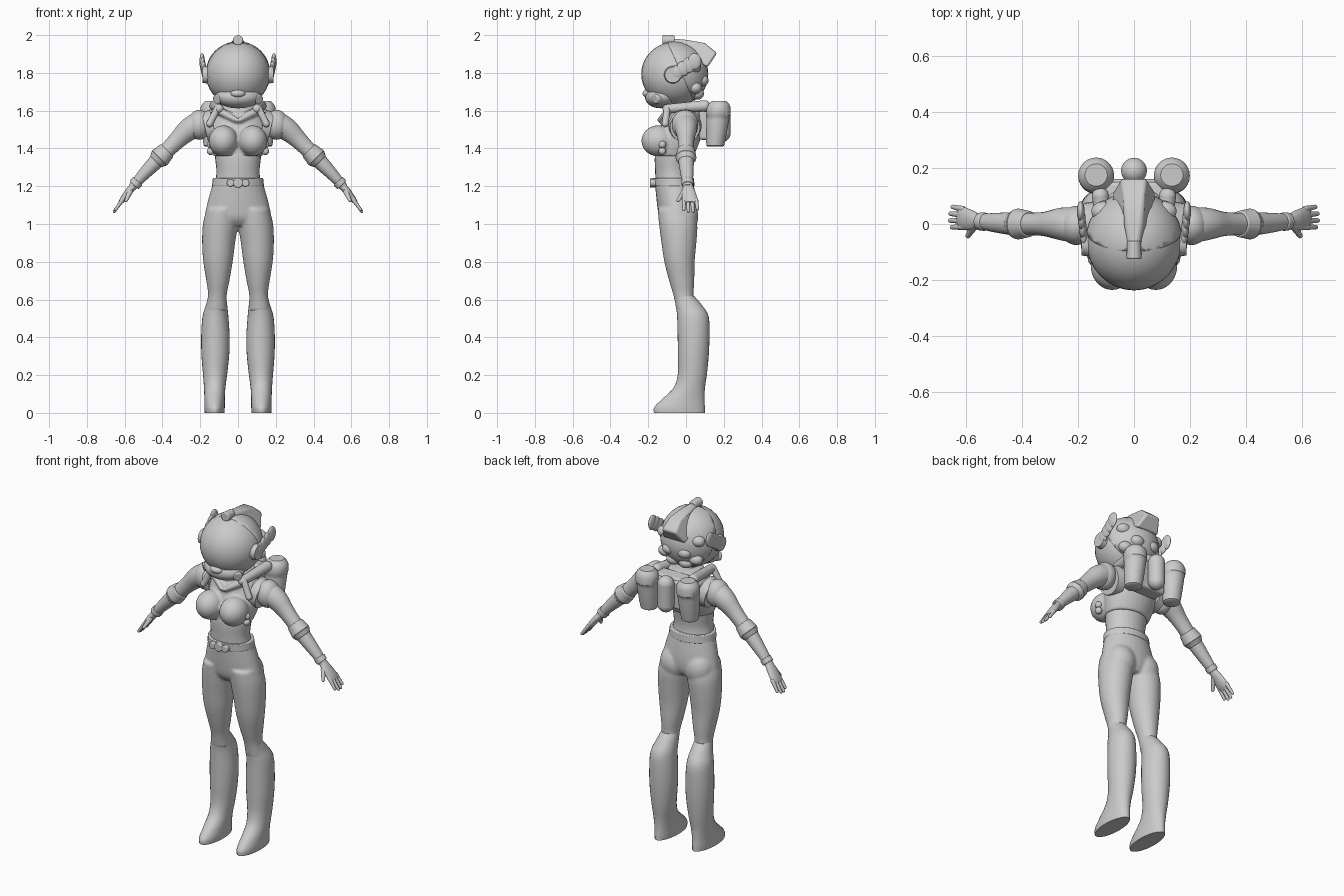
import bpy, bmesh, math
from mathutils import Vector, Matrix

old = bpy.data.objects.get("Cube")
if old:
    bpy.data.objects.remove(old)

grey = bpy.data.materials.new("plain grey")
grey.use_nodes = True
grey.diffuse_color = (.6, .6, .6, 1)
grey.node_tree.nodes["Principled BSDF"].inputs["Base Color"].default_value = (.6, .6, .6, 1)


def smooth_rows(rows, steps):
    """Catmull-Rom interpolation of section rows."""
    rows = [Vector(r) for r in rows]
    padded = [rows[0]] + rows + [rows[-1]]
    result = []
    for a, b, c, d in zip(padded, padded[1:], padded[2:], padded[3:]):
        for k in range(steps):
            t = k / steps
            result.append(b + (c - a) * (t / 2) + (a * 2 - b * 5 + c * 4 - d) * (t * t / 2)
                          + (b * 3 - a - c * 3 + d) * (t ** 3 / 2))
    return result + [rows[-1]]


def skin(bm, frames, sides=28):
    """Skin ellipses given as centre, half-axis u, half-axis v."""
    rings = []
    for c, u, v in frames:
        angles = [math.tau * i / sides for i in range(sides)]
        rings.append([bm.verts.new(c + u * math.cos(a) + v * math.sin(a)) for a in angles])
    for low, high in zip(rings, rings[1:]):
        for i in range(sides):
            j = (i + 1) % sides
            bm.faces.new((low[i], low[j], high[j], high[i]))
    bm.faces.new(rings[0][::-1])
    bm.faces.new(rings[-1])


def upright(bm, rows, steps=4):
    """Rows of height, x range and y range."""
    frames = []
    for z, x0, x1, y0, y1 in smooth_rows(rows, steps):
        frames.append((Vector(((x0 + x1) / 2, (y0 + y1) / 2, z)),
                       Vector(((x1 - x0) / 2, 0, 0)), Vector((0, (y1 - y0) / 2, 0))))
    skin(bm, frames)


def limb(bm, rows, steps=4):
    """Rows of x, y, z, half width along y, half thickness."""
    rows = smooth_rows(rows, steps)
    frames = []
    for i, r in enumerate(rows):
        before, after = rows[max(i - 1, 0)], rows[min(i + 1, len(rows) - 1)]
        along = (Vector(after[:3]) - Vector(before[:3])).normalized()
        side = Vector((0, 1, 0))
        frames.append((Vector(r[:3]), side * r[3], along.cross(side).normalized() * r[4]))
    skin(bm, frames)


def ball(bm, centre, radii, tilt=0):
    m = Matrix.Translation(centre) @ Matrix.Rotation(tilt, 4, 'X') @ Matrix.Diagonal((*radii, 1))
    bmesh.ops.create_uvsphere(bm, u_segments=32, v_segments=20, radius=1, matrix=m)


def rod(bm, start, end, r1, r2=None, round_ends=False):
    p, q = Vector(start), Vector(end)
    r2 = r1 if r2 is None else r2
    m = Matrix.Translation((p + q) / 2) @ (q - p).to_track_quat('Z', 'Y').to_matrix().to_4x4()
    bmesh.ops.create_cone(bm, cap_ends=True, segments=20, radius1=r1, radius2=r2,
                          depth=(q - p).length, matrix=m)
    if round_ends:
        ball(bm, p, (r1, r1, r1))
        ball(bm, q, (r2, r2, r2))


def box(bm, centre, size, tilt=0):
    m = Matrix.Translation(centre) @ Matrix.Rotation(tilt, 4, 'X') @ Matrix.Diagonal((*size, 1))
    bmesh.ops.create_cube(bm, size=1, matrix=m)


def finish(name, bm, mirror=False, blend=0, bevel=0):
    bmesh.ops.recalc_face_normals(bm, faces=bm.faces)
    mesh = bpy.data.meshes.new(name)
    bm.to_mesh(mesh)
    bm.free()
    mesh.materials.append(grey)
    obj = bpy.data.objects.new(name, mesh)
    bpy.context.collection.objects.link(obj)
    bpy.ops.object.select_all(action='DESELECT')
    obj.select_set(True)
    bpy.context.view_layer.objects.active = obj
    bpy.ops.object.shade_smooth_by_angle(angle=math.radians(40))
    if mirror:
        obj.modifiers.new("Mirror", 'MIRROR').use_mirror_merge = False
    if blend:
        remesh = obj.modifiers.new("Blend", 'REMESH')
        remesh.mode, remesh.voxel_size, remesh.use_smooth_shade = 'VOXEL', blend, True
        relax = obj.modifiers.new("Relax", 'SMOOTH')
        relax.factor, relax.iterations = .5, 4
    if bevel:
        mod = obj.modifiers.new("Bevel", 'BEVEL')
        mod.width, mod.segments = bevel, 3
    return obj


# Trousers: hips, thighs and seat blended together
bm = bmesh.new()
for s in (1, -1):
    rows = [(1.08, .0, .165, -.15, .04), (1, .0, .186, -.143, .06), (.9, .015, .19, -.13, .055),
            (.8, .028, .184, -.115, .046), (.7, .045, .168, -.09, .044), (.62, .06, .158, -.066, .04),
            (.54, .06, .17, -.05, .05)]
    upright(bm, [(z, min(s * a, s * b), max(s * a, s * b), c, d) for z, a, b, c, d in rows])
    ball(bm, (s * .08, -.015, 1.04), (.085, .08, .1))
upright(bm, [(1.22, -.132, .132, -.165, .04), (1.1, -.165, .165, -.153, .055),
             (1.03, -.17, .17, -.14, .05), (.99, -.09, .09, -.11, .03)])
finish("trousers", bm, blend=.008)

# Tall boots
bm = bmesh.new()
upright(bm, [(.62, .063, .157, -.064, .042), (.57, .057, .17, -.054, .085), (.51, .051, .188, -.047, .12),
             (.4, .044, .195, -.044, .124), (.3, .047, .193, -.043, .12), (.2, .058, .185, -.044, .11),
             (.13, .067, .18, -.068, .1), (.07, .07, .178, -.13, .098), (.03, .07, .178, -.168, .1),
             (0, .072, .176, -.17, .1)])
finish("boot", bm, mirror=True)

# Bare waist and neck
bm = bmesh.new()
upright(bm, [(1.19, -.13, .13, -.16, .035), (1.27, -.114, .114, -.163, .02),
             (1.36, -.122, .122, -.165, .03), (1.42, -.12, .12, -.15, .04)])
finish("waist", bm)
bm = bmesh.new()
rod(bm, (0, -.025, 1.58), (0, -.04, 1.7), .05, .038)
finish("neck", bm)

# Jacket with bust
bm = bmesh.new()
upright(bm, [(1.36, -.13, .13, -.165, .04), (1.43, -.15, .15, -.155, .07), (1.5, -.156, .156, -.14, .088),
             (1.57, -.135, .135, -.115, .09), (1.62, -.1, .1, -.09, .08)])
for s in (1, -1):
    ball(bm, (s * .078, -.148, 1.44), (.077, .088, .082))
    rod(bm, (s * .1, -.09, 1.6), (s * .01, -.14, 1.55), .022, .014, True)
finish("jacket", bm, blend=.008)

# Jacket trim: arm hole rim, side nodules, chest hose
bm = bmesh.new()
rod(bm, (.13, -.005, 1.52), (.175, -.005, 1.51), .088, .08)
for z in (1.385, 1.42):
    ball(bm, (.145, -.125, z), (.02, .02, .02))
rod(bm, (.11, -.1, 1.61), (.15, -.11, 1.53), .018, .018, True)
rod(bm, (.1, -.1, 1.61), (.12, .1, 1.625), .024, .03, True)
finish("jacket_trim", bm, mirror=True)

# Collar
bm = bmesh.new()
upright(bm, [(1.58, -.11, .11, -.11, .09), (1.62, -.1, .1, -.1, .09), (1.63, -.08, .08, -.08, .08)])
finish("collar", bm)

# Belt and buckle
bm = bmesh.new()
upright(bm, [(1.2, -.138, .138, -.172, .045), (1.243, -.133, .133, -.174, .042)], 1)
finish("belt", bm, bevel=.004)
bm = bmesh.new()
for x, r in ((-.04, .02), (0, .026), (.04, .02)):
    rod(bm, (x, -.15, 1.218), (x, -.19, 1.218), r)
finish("buckle", bm, bevel=.005)

# Arms and shoulder caps
bm = bmesh.new()
limb(bm, [(.13, -.005, 1.53, .06, .06), (.2, -.005, 1.53, .064, .064), (.26, 0, 1.5, .058, .06),
          (.315, 0, 1.45, .044, .048), (.37, 0, 1.395, .04, .042), (.42, 0, 1.345, .042, .042),
          (.5, .005, 1.262, .034, .032), (.56, .01, 1.195, .025, .022)])
finish("arm", bm, mirror=True)
bm = bmesh.new()
ball(bm, (.205, -.005, 1.525), (.062, .07, .079))
finish("shoulder_cap", bm, mirror=True)
bm = bmesh.new()
rod(bm, (.375, 0, 1.39), (.415, 0, 1.35), .047, .056)
rod(bm, (.415, 0, 1.35), (.435, 0, 1.33), .056, .042)
rod(bm, (.53, .008, 1.228), (.55, .009, 1.206), .033, .032)
finish("glove_cuff", bm, mirror=True, bevel=.004)

# Hands
bm = bmesh.new()
limb(bm, [(.55, .01, 1.205, .024, .02), (.58, .014, 1.17, .036, .019),
          (.61, .02, 1.13, .041, .016), (.625, .022, 1.112, .036, .01)])
for i, reach in enumerate((.85, 1, .97, .8)):
    y = -.01 + i * .021
    rod(bm, (.61, y, 1.13), (.61 + .045 * reach, y * 1.15, 1.13 - .063 * reach), .0115, .008, True)
rod(bm, (.572, -.01, 1.17), (.592, -.042, 1.125), .015, .009, True)
finish("hand", bm, mirror=True)

# Visor globe and jaw
bm = bmesh.new()
ball(bm, (0, -.062, 1.793), (.17, .175, .17))
finish("visor", bm)
bm = bmesh.new()
ball(bm, (0, -.125, 1.675), (.122, .092, .062), .1)
ball(bm, (0, -.2, 1.69), (.04, .03, .022))
finish("jaw", bm)

# Helmet shell, opened at the face
bm = bmesh.new()
ball(bm, (0, -.06, 1.793), (.173, .178, .174))
bmesh.ops.bisect_plane(bm, geom=bm.verts[:] + bm.edges[:] + bm.faces[:], clear_inner=True,
                       plane_co=(0, -.02, 1.79), plane_no=(0, 1, .45))
shell = finish("helmet_shell", bm)
shell.modifiers.new("Thickness", 'SOLIDIFY').thickness = .012

# Crest swept over the crown, with its front knob
bm = bmesh.new()
profile = [(-.13, 1.955), (-.11, 1.985), (.0, 1.975), (.1, 1.958), (.165, 1.905), (.115, 1.83), (-.02, 1.9)]
sides = []
for s in (1, -1):
    widths = [.012, .014, .03, .04, .045, .075, .09]
    sides.append([bm.verts.new((s * w, y, z)) for w, (y, z) in zip(widths, profile)])
    bm.faces.new(sides[-1])
for i in range(len(profile)):
    bm.faces.new((sides[0][i], sides[0][i - 1], sides[1][i - 1], sides[1][i]))
finish("crest", bm, bevel=.012)
bm = bmesh.new()
rod(bm, (0, -.125, 1.973), (0, -.06, 1.973), .027, .024)
finish("crest_knob", bm, bevel=.006)

# Ear pods with swept-back paddles, cheek ports, rear lumps
bm = bmesh.new()
rod(bm, (.14, -.07, 1.79), (.188, -.07, 1.79), .05, .042)
limb_path = [Vector((.175, -.075, 1.785)), Vector((.19, .045, 1.86))]
for i in range(5):
    p = limb_path[0].lerp(limb_path[1], i / 4)
    ball(bm, p, (.014, .036, .036 + .002 * i))
finish("ear_pod", bm, mirror=True)
bm = bmesh.new()
rod(bm, (.085, -.13, 1.668), (.115, -.165, 1.66), .03, .024)
finish("cheek_port", bm, mirror=True, bevel=.005)
bm = bmesh.new()
for x, y, z in ((.05, .085, 1.76), (.1, .05, 1.72), (.11, .045, 1.83), (.04, .06, 1.69)):
    ball(bm, (x, y, z), (.042, .035, .032))
finish("helmet_lump", bm, mirror=True)

# Backpack: frame, centre canister, twin tanks
bm = bmesh.new()
box(bm, (0, .115, 1.53), (.17, .09, .17))
box(bm, (0, .11, 1.61), (.27, .08, .035), -.1)
finish("pack_frame", bm, bevel=.015)
bm = bmesh.new()
rod(bm, (0, .19, 1.48), (0, .19, 1.6), .046, .046, True)
finish("centre_canister", bm)
bm = bmesh.new()
tank = [(1.41, .04, .154), (1.415, .047, .155), (1.45, .052, .158), (1.55, .06, .168), (1.57, .06, .17),
        (1.575, .064, .171), (1.615, .064, .173), (1.635, .055, .174), (1.65, .04, .175)]
upright(bm, [(z, .135 - r, .135 + r, y - r, y + r) for z, r, y in tank], 1)
finish("tank", bm, mirror=True)
